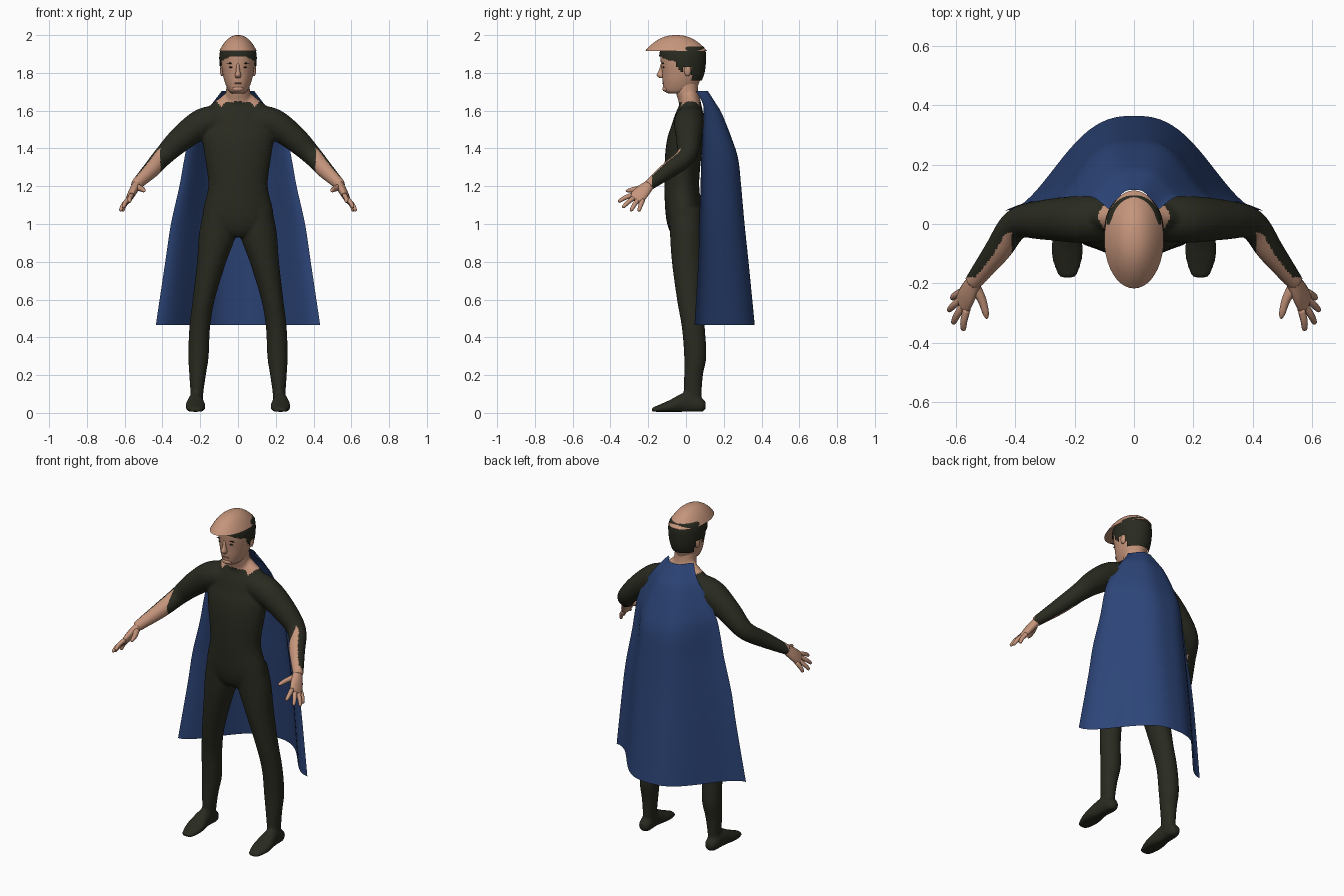
import bpy, bmesh, math
from mathutils import Vector

if "Cube" in bpy.data.objects:
    bpy.data.objects.remove(bpy.data.objects["Cube"])

def material(name, rgb):
    m = bpy.data.materials.new(name)
    m.diffuse_color = (*rgb, 1)
    m.use_nodes = True
    m.node_tree.nodes["Principled BSDF"].inputs["Base Color"].default_value = m.diffuse_color
    return m

SUIT = material("dark olive", (0.022, 0.023, 0.014))
SKIN = material("skin", (0.56, 0.30, 0.20))
BLUE = material("cape blue", (0.025, 0.058, 0.185))
LIP = material("lip", (0.40, 0.19, 0.13))

def finish(name, bm, *mats):
    bmesh.ops.recalc_face_normals(bm, faces=bm.faces)
    me = bpy.data.meshes.new(name)
    bm.to_mesh(me)
    bm.free()
    for m in mats:
        me.materials.append(m)
    for p in me.polygons:
        p.use_smooth = True
    ob = bpy.data.objects.new(name, me)
    bpy.context.collection.objects.link(ob)
    return ob

def spline(rows, steps):
    """Catmull-Rom through rows of equal-length tuples."""
    out = []
    for i in range(len(rows) - 1):
        p = [rows[max(0, min(len(rows) - 1, i + k))] for k in (-1, 0, 1, 2)]
        for s in range(steps):
            t = s / steps
            out.append(tuple(0.5 * (2 * b + (c - a) * t + (2 * a - 5 * b + 4 * c - d) * t * t
                                    + (3 * b - a - 3 * c + d) * t ** 3)
                             for a, b, c, d in zip(*p)))
    return out + [rows[-1]]

def loft(bm, rings, sides):
    """Closed skin over ellipses given as (centre, U, V)."""
    loops = []
    for c, U, V in rings:
        loops.append([bm.verts.new(c + U * math.cos(a) + V * math.sin(a))
                      for a in (2 * math.pi * k / sides for k in range(sides))])
    for A, B in zip(loops, loops[1:]):
        for k in range(sides):
            bm.faces.new((A[k], A[(k + 1) % sides], B[(k + 1) % sides], B[k]))
    bm.faces.new(loops[0])
    bm.faces.new(loops[-1])

def column(bm, rows, sides=28, steps=5):
    """Rows: z, front y, back y, left x, right x."""
    loft(bm, [(Vector(((l + r) / 2, (f + b) / 2, z)), Vector(((r - l) / 2, 0, 0)),
               Vector((0, (b - f) / 2, 0))) for z, f, b, l, r in spline(rows, steps)], sides)

def limb(bm, rows, side, wide=None, sides=16, steps=5):
    """Rows: x, y, z, radius[, half width along 'wide']."""
    pts = spline(rows, steps)
    rings = []
    for i, p in enumerate(pts):
        t = Vector(pts[min(i + 1, len(pts) - 1)][:3]) - Vector(pts[max(i - 1, 0)][:3])
        u = t.cross(wide or Vector((0.3, 0.5, 1))).normalized()
        v = t.cross(u).normalized()
        c, U, V = Vector(p[:3]), u * p[3], v * p[-1]
        for q in (c, U, V):
            q.x *= side
        rings.append((c, U, V))
    loft(bm, rings, sides)

def blob(name, centre, size, mat):
    bm = bmesh.new()
    bmesh.ops.create_uvsphere(bm, u_segments=16, v_segments=10, radius=1)
    for v in bm.verts:
        v.co = Vector(centre) + Vector([a * b for a, b in zip(v.co, size)])
    return finish(name, bm, mat)

# Body suit: torso, neck, legs, feet and arms fused into one skin
TORSO = [(0.93, -.06, .07, .09), (0.97, -.09, .085, .15), (1.05, -.108, .088, .188),
         (1.2, -.115, .07, .158), (1.35, -.112, .08, .175), (1.45, -.1, .09, .19),
         (1.52, -.078, .095, .19), (1.58, -.058, .092, .175), (1.63, -.035, .082, .145),
         (1.665, -.022, .072, .10), (1.69, -.015, .06, .07)]
NECK = [(1.58, -.03, .08, .07), (1.65, -.04, .078, .068), (1.70, -.055, .066, .064), (1.76, -.06, .06, .06)]
LEG = [(1.08, -.09, .08, .02, .18), (0.95, -.085, .09, .01, .206), (0.8, -.075, .09, .062, .217),
       (0.6, -.048, .09, .123, .24), (0.45, -.022, .10, .148, .258), (0.3, -.01, .108, .155, .263),
       (0.2, -.01, .09, .17, .258), (0.1, -.012, .083, .184, .252), (0.03, -.01, .083, .186, .256)]
FOOT = [(.104, .04, .02, .222, .02), (.075, .04, .042, .222, .037), (0, .054, .056, .225, .04),
        (-.085, .034, .035, .225, .054), (-.15, .02, .02, .224, .042), (-.182, .015, .013, .224, .025)]
ARM = [(.08, .025, 1.55, .08), (.185, .016, 1.533, .08), (.3, .014, 1.452, .068), (.395, 0, 1.36, .053),
       (.46, -.09, 1.287, .045), (.545, -.2, 1.203, .029)]
bm = bmesh.new()
for rows in (TORSO, NECK):
    column(bm, [(z, f, b, -w, w) for z, f, b, w in rows])
for s in (1, -1):
    column(bm, [(z, f, b, s * l, s * r) for z, f, b, l, r in LEG])
    loft(bm, [(Vector((s * x, y, z)), Vector((rx, 0, 0)), Vector((0, 0, rz)))
              for y, z, rz, x, rx in spline(FOOT, 4)], 18)
    limb(bm, ARM, s, sides=20)
for v in bm.verts:  # flat soles
    v.co.z = max(v.co.z, 0.006)
body = finish("body_suit", bm, SUIT, SKIN)
bpy.context.view_layer.objects.active = body
body.select_set(True)
rm = body.modifiers.new("fuse", 'REMESH')
rm.mode, rm.voxel_size, rm.use_smooth_shade = 'VOXEL', 0.008, True
sm = body.modifiers.new("soften", 'SMOOTH')
sm.factor, sm.iterations = 0.5, 6
for name in ("fuse", "soften"):
    bpy.ops.object.modifier_apply(modifier=name)

# Bare skin at the pointed collar, inner forearms and wrists
for p in body.data.polygons:
    c, n = p.center, p.normal
    ax, s = abs(c.x), 1 if c.x > 0 else -1
    collar = min(1.648, 1.62 + 1.1 * abs(ax - .088))
    neck = ax < .125 and c.z > collar
    forearm = ax > .41 and c.y < -.03 and n.dot(Vector((-.7 * s, -.7, 0))) > 0
    p.material_index = int(neck or forearm or (ax > .45 and c.y < -.18))
    p.use_smooth = True

# Hands: palm, four fingers and thumb
SPREAD = Vector((.28, .88, -.40)).normalized()
TIPS = [(.575, -.358, 1.118), (.61, -.335, 1.088), (.625, -.292, 1.07), (.613, -.25, 1.068)]
for s, label in ((1, "left"), (-1, "right")):
    bm = bmesh.new()
    limb(bm, [(.535, -.19, 1.21, .024, .027), (.557, -.23, 1.172, .022, .04),
              (.576, -.266, 1.134, .016, .043), (.58, -.274, 1.126, .008, .032)], s, SPREAD)
    for k, tip in enumerate(TIPS):
        a = Vector((.572, -.258, 1.14)) + SPREAD * (-.033 + .022 * k)
        b = a.lerp(Vector(tip), .55) + Vector((.003, 0, .004))
        limb(bm, [(*a, .013), (*b, .012), (*a.lerp(Vector(tip), .93), .009), (*tip, .003)], s, sides=10, steps=3)
    limb(bm, [(.537, -.21, 1.195, .02), (.512, -.255, 1.187, .015), (.499, -.3, 1.178, .011),
              (.495, -.318, 1.174, .004)], s, sides=10, steps=3)
    finish(label + "_hand", bm, SKIN)

# Head
HEAD = [(1.69, -.09, .01, .03), (1.705, -.115, .05, .05), (1.75, -.123, .07, .07), (1.8, -.127, .088, .082),
        (1.85, -.133, .095, .089), (1.9, -.135, .096, .089), (1.935, -.12, .085, .075), (1.955, -.08, .05, .045)]
bm = bmesh.new()
column(bm, [(z, f, b, -w, w) for z, f, b, w in HEAD], 32)
finish("head", bm, SKIN)

# Hair shell: a slightly larger head trimmed by the hairline
bm = bmesh.new()
column(bm, [(z, f - .006, b + .01, -w - .009, w + .009) for z, f, b, w in HEAD], 64, 10)

def is_hair(c):
    if c.y < -.055:
        return c.z > 1.885 - .5 * max(0, abs(c.x) - .045)
    if c.y < -.02:
        return c.z > 1.80 - 1.2 * (c.y + .02)
    return c.z > (1.83 if c.y < .03 else 1.762)

bmesh.ops.delete(bm, geom=[f for f in bm.faces if f.calc_center_median().z > 1.94
                           or not is_hair(f.calc_center_median())], context='FACES')
finish("hair", bm, SUIT)

# Face details
bm = bmesh.new()
loft(bm, [(Vector((0, y, z)), Vector((w, 0, 0)), Vector((0, d, 0))) for z, y, w, d in
          spline([(1.85, -.125, .008, .008), (1.815, -.13, .010, .014), (1.788, -.132, .016, .024),
                  (1.774, -.13, .012, .012)], 4)], 14)
finish("nose", bm, SKIN)
blob("mouth", (0, -.121, 1.745), (.024, .006, .004), LIP)
blob("chin", (0, -.105, 1.715), (.03, .02, .016), SKIN)
for s, label in ((1, "left"), (-1, "right")):
    blob(label + "_eye", (s * .036, -.119, 1.83), (.013, .005, .004), SUIT)
    blob(label + "_brow", (s * .039, -.121, 1.851), (.021, .005, .003), SUIT)
    blob(label + "_ear", (s * .084, .008, 1.812), (.012, .018, .03), SKIN)

# Cap: flat-bottomed dome reaching over the brow
bm = bmesh.new()
rings = []
for k in range(15):
    r = math.cos(math.radians(89) * k / 14)
    rings.append((Vector((0, -.052, 1.915 + .085 * (1 - r ** 2.3))),
                  Vector((.1 * r, 0, 0)), Vector((0, .165 * r, 0))))
loft(bm, rings, 40)
cap = finish("cap", bm, SKIN)
bpy.ops.object.select_all(action='DESELECT')
cap.select_set(True)
bpy.context.view_layer.objects.active = cap
bpy.ops.object.shade_smooth_by_angle(angle=math.radians(40))

# Cape: bell-shaped sheet. Rows: z, half width, edge y, middle y, bell fullness
CAPE = [(1.705, .085, .05, .115, 1.6), (1.64, .135, .088, .157, 1.6), (1.58, .18, .092, .192, 1.6),
        (1.44, .26, .085, .247, 1.6), (1.34, .285, .08, .277, 1.6), (1.2, .31, .077, .292, 1.5),
        (1.0, .355, .07, .31, 1.4), (.8, .385, .065, .331, 1.35), (.465, .435, .045, .364, 1.3)]
bm = bmesh.new()
N = 40
grid = []
for z, w, y0, y1, e in spline(CAPE, 5):
    row = []
    for k in range(N + 1):
        u = 2 * k / N - 1
        bell = (1 + math.cos(math.pi * abs(u) ** e)) / 2
        row.append(bm.verts.new((w * u, y0 + (y1 - y0) * bell, z)))
    grid.append(row)
for A, B in zip(grid, grid[1:]):
    for k in range(N):
        bm.faces.new((A[k], B[k], B[k + 1], A[k + 1]))
finish("cape", bm, BLUE)
